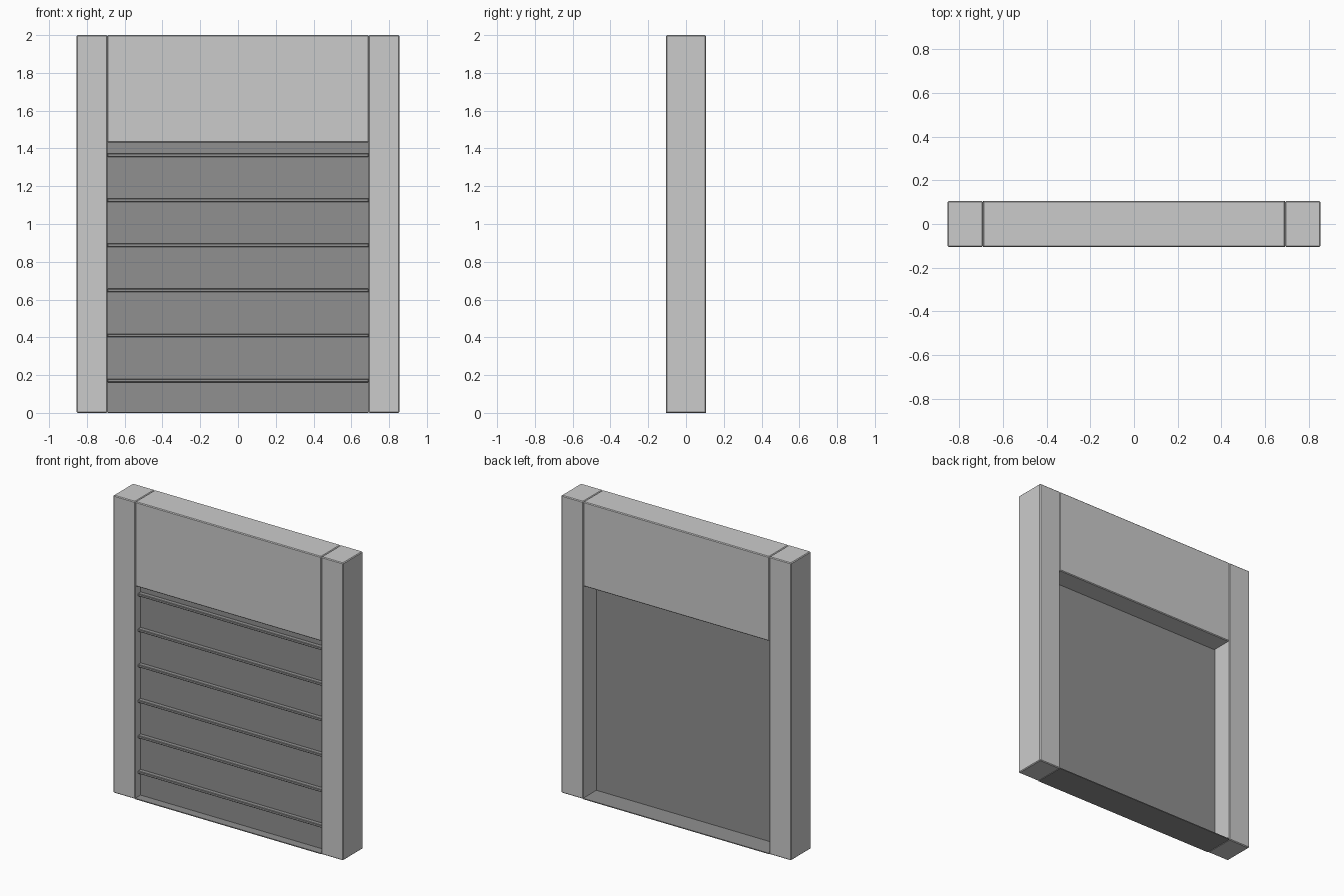
import bpy

if "Cube" in bpy.data.objects:
    bpy.data.objects.remove(bpy.data.objects["Cube"])

# dark grey of the shutter and sill
dark = bpy.data.materials.new("dark_grey")
dark.diffuse_color = (0.28, 0.28, 0.28, 1)
dark.use_nodes = True
dark.node_tree.nodes["Principled BSDF"].inputs["Base Color"].default_value = dark.diffuse_color


def box(name, x0, x1, y0, y1, z0, z1, bevel=0.0, mat=None):
    bpy.ops.mesh.primitive_cube_add(
        size=1, location=((x0 + x1) / 2, (y0 + y1) / 2, (z0 + z1) / 2))
    ob = bpy.context.object
    ob.name = name
    ob.scale = (x1 - x0, y1 - y0, z1 - z0)
    bpy.ops.object.transform_apply(location=False, rotation=False, scale=True)
    if bevel:
        m = ob.modifiers.new("edge_bevel", 'BEVEL')
        m.width = bevel
        m.segments = 1
    if mat:
        ob.data.materials.append(mat)
    return ob


W, D, INNER = 0.855, 0.105, 0.692

# side posts
for side, a, b in (("left", -W, -INNER), ("right", INNER, W)):
    box(side + "_post", a, b, -D, D, 0, 2, 0.005)

# header block above the opening
box("header", -INNER, INNER, -D, D, 1.432, 2, 0.005)

# shutter sheet, set back from the front
box("shutter_panel", -INNER, INNER, -0.048, -0.036, 0, 1.44, 0, dark)

# horizontal ribs on the front of the shutter
for i in range(6):
    z = 0.162 + i * 0.2387
    box(f"shutter_rib_{i + 1}", -INNER, INNER, -0.078, -0.046, z, z + 0.018, 0.003, dark)

# thin floor sill under the opening
box("floor_sill", -INNER, INNER, -D, D, 0, 0.006, 0, dark)
